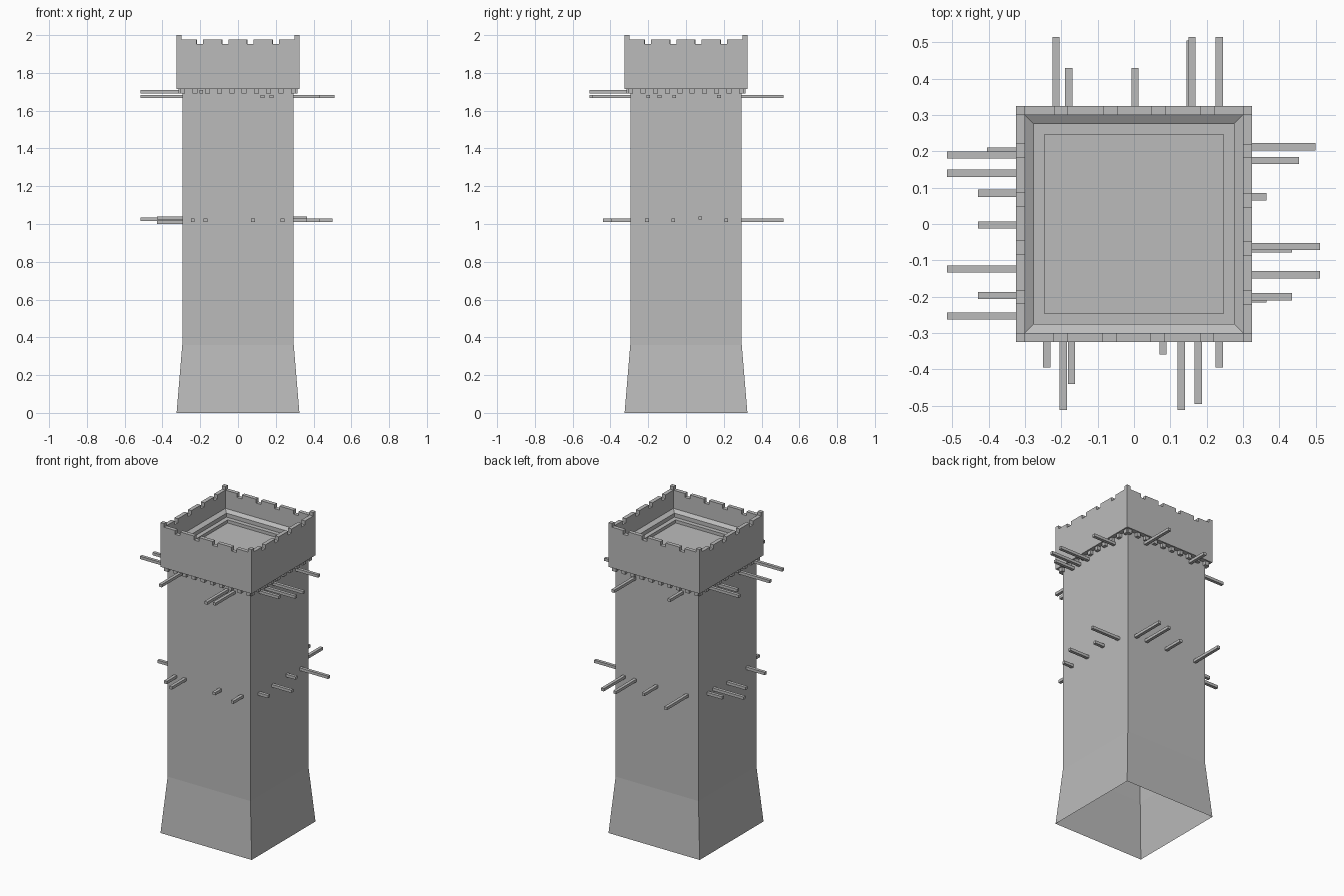
import bpy, bmesh
from mathutils import Matrix, Vector

cube = bpy.data.objects.get("Cube")
if cube:
    bpy.data.objects.remove(cube)

stone = bpy.data.materials.new("grey stone")
stone.use_nodes = True
GREY = (0.5, 0.5, 0.5, 1)
stone.diffuse_color = GREY
stone.node_tree.nodes["Principled BSDF"].inputs["Base Color"].default_value = GREY


def finish(bm, name):
    mesh = bpy.data.meshes.new(name)
    bm.to_mesh(mesh)
    bm.free()
    mesh.materials.append(stone)
    obj = bpy.data.objects.new(name, mesh)
    bpy.context.collection.objects.link(obj)
    return obj


def square_loft(name, profile, cap=False):
    """Join square rings given as (half width, height)."""
    bm = bmesh.new()
    corners = [(-1, -1), (1, -1), (1, 1), (-1, 1)]
    rings = [[bm.verts.new((sx * h, sy * h, z)) for sx, sy in corners] for h, z in profile]
    for a, b in zip(rings, rings[1:]):
        for i in range(4):
            j = (i + 1) % 4
            bm.faces.new((a[i], a[j], b[j], b[i]))
    if cap:
        bm.faces.new(rings[-1])
    return finish(bm, name)


def add_box(bm, lo, hi, turn=None):
    lo, hi = Vector(lo), Vector(hi)
    m = Matrix.Translation((lo + hi) / 2) @ Matrix.Diagonal((*(hi - lo), 1))
    bmesh.ops.create_cube(bm, size=1, matrix=turn @ m if turn else m)


OUTER, SHAFT, INNER = 0.325, 0.295, 0.30
UNDER, RIM, MERLON = 1.715, 1.952, 1.977
quarter_turns = [Matrix.Rotation(k * 1.5707963, 4, "Z") for k in range(4)]

# Hollow shaft with flared foot
square_loft("tower_shaft", [(OUTER, 0), (SHAFT, 0.36), (SHAFT, UNDER)])

# Parapet with stepped inside and roof floor
square_loft("parapet", [(SHAFT, UNDER), (OUTER, UNDER), (OUTER, RIM), (INNER, RIM),
                        (INNER, 1.86), (0.275, 1.845), (0.275, 1.82),
                        (0.247, 1.82), (0.247, 1.80)], cap=True)

# Merlons and corner posts
bm = bmesh.new()
merlons = [(-INNER, -0.22), (-0.185, -0.085), (-0.05, 0.047), (0.082, 0.183), (0.218, INNER)]
for turn in quarter_turns:
    for a, b in merlons:
        add_box(bm, (a, -OUTER, RIM), (b, -INNER, MERLON), turn)
    add_box(bm, (-OUTER, -OUTER, RIM), (-INNER, -INNER, 2), turn)
finish(bm, "battlements")

# Small corbels under the parapet
bm = bmesh.new()
for turn in quarter_turns:
    for i in range(10):
        x = (i - 4.5) * 0.065
        add_box(bm, (x - 0.013, -0.315, 1.69), (x + 0.013, -SHAFT, UNDER), turn)
finish(bm, "corbels")

# Protruding beams: (position along the wall, reach from the centre, height)
LOW, HIGH, TOP = 1.02, 1.675, 1.70
beams = {
    "front": [(-0.24, 0.395, LOW), (-0.172, 0.44, LOW), (0.08, 0.36, LOW), (0.235, 0.395, LOW),
              (-0.195, 0.512, TOP), (0.13, 0.512, HIGH), (0.177, 0.495, HIGH)],
    "back": [(-0.215, 0.515, LOW), (0.003, 0.43, LOW), (0.155, 0.505, LOW), (0.235, 0.515, LOW),
             (-0.18, 0.43, HIGH), (0.16, 0.515, HIGH)],
    "left": [(0.213, 0.50, LOW), (0.075, 0.365, 1.032), (-0.068, 0.435, LOW), (-0.206, 0.365, LOW),
             (0.175, 0.455, HIGH), (-0.062, 0.512, HIGH), (-0.14, 0.512, HIGH), (-0.2, 0.435, HIGH)],
    "right": [(0.2, 0.405, LOW), (0.14, 0.515, 1.025), (-0.003, 0.43, 1.01), (-0.197, 0.43, 1.032),
              (0.19, 0.515, TOP), (0.085, 0.43, HIGH), (-0.124, 0.515, HIGH), (-0.253, 0.515, TOP)],
}
W, H = 0.01, 0.009
for side, rows in beams.items():
    bm = bmesh.new()
    sign = 1 if side in ("back", "left") else -1
    for pos, reach, z in rows:
        near, far = sorted((sign * (SHAFT - 0.003), sign * reach))
        if side in ("front", "back"):
            add_box(bm, (pos - W, near, z - H), (pos + W, far, z + H))
        else:
            add_box(bm, (near, pos - W, z - H), (far, pos + W, z + H))
    finish(bm, side + "_beams")
